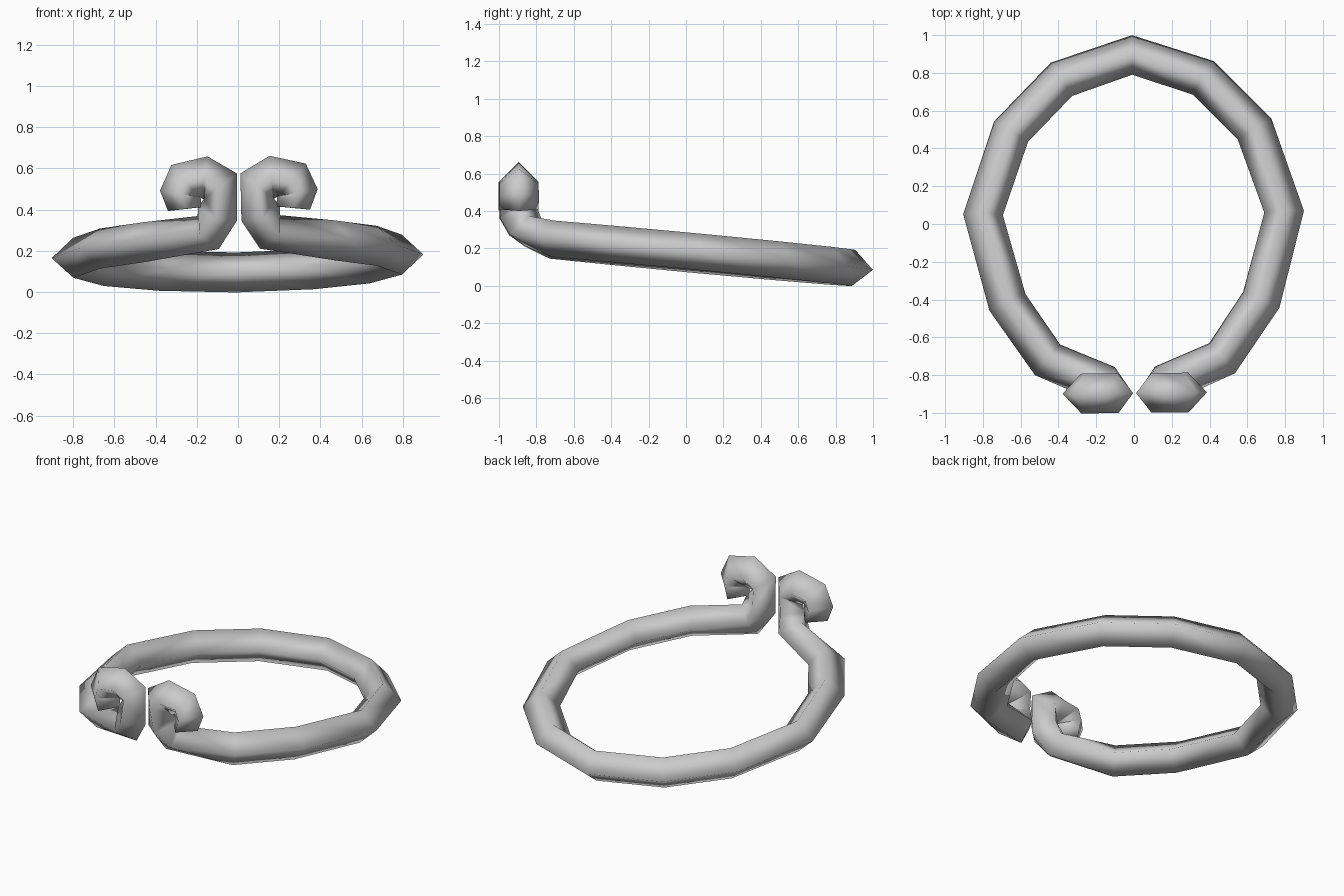
import bpy, bmesh
from math import radians, cos, sin
from mathutils import Vector

cube = bpy.data.objects.get("Cube")
if cube:
    bpy.data.objects.remove(cube, do_unlink=True)

grey = bpy.data.materials.new("plain grey metal")
grey.use_nodes = True
colour = (0.6, 0.6, 0.6, 1)
grey.diffuse_color = colour
grey.node_tree.nodes["Principled BSDF"].inputs["Base Color"].default_value = colour

# Half of the tilted band, from the back centre round to the front (x, y)
band = [(0, .895), (.375, .77), (.645, .495), (.797, .057), (.672, -.408), (.462, -.715)]
path = [(Vector((x, y, .095 + (.895 - y) * .094)), 90, .097) for x, y in band]

# Stem and curl at the front (x, y, z, direction of the inner ridge, radius)
curl = [(.15, -.85, .29, 58, .095), (.105, -.893, .38, 20, .1),
        (.088, -.895, .515, -37, .1), (.16, -.895, .555, -85, .105),
        (.262, -.895, .543, -130, .1), (.284, -.895, .478, -170, .1),
        (.263, -.895, .405, 174, .082)]
path += [(Vector((x, y, z)), a, r) for x, y, z, a, r in curl]

# Sweep a four-sided section along the path
bm = bmesh.new()
rings = []
for i, (p, angle, r) in enumerate(path):
    before = path[i - 1][0] if i else p
    after = path[i + 1][0] if i + 1 < len(path) else p
    t = (p - before).normalized() + (after - p).normalized()
    if i == 0:
        t = Vector((1, 0, 0))
    a = radians(angle)
    ridge = Vector((cos(a), .1 * max(0, sin(a)), sin(a)))
    side = t.cross(ridge).normalized() * .105
    ridge = ridge * r
    rings.append([bm.verts.new(p + d) for d in (ridge, side, -ridge, -side)])
for near, far in zip(rings, rings[1:]):
    for k in range(4):
        n = (k + 1) % 4
        bm.faces.new((near[k], near[n], far[n], far[k]))
bm.faces.new(rings[-1])
bmesh.ops.recalc_face_normals(bm, faces=bm.faces)
for f in bm.faces:
    f.smooth = True

mesh = bpy.data.meshes.new("curled_circlet")
bm.to_mesh(mesh)
bm.free()
mesh.materials.append(grey)
circlet = bpy.data.objects.new("curled_circlet", mesh)
bpy.context.collection.objects.link(circlet)

# Mirror the other half, then the slight lean of the whole band
mirror = circlet.modifiers.new("other_half", "MIRROR")
mirror.use_mirror_merge = True
mirror.merge_threshold = .001
circlet.rotation_euler = (0, -.01, .01)
